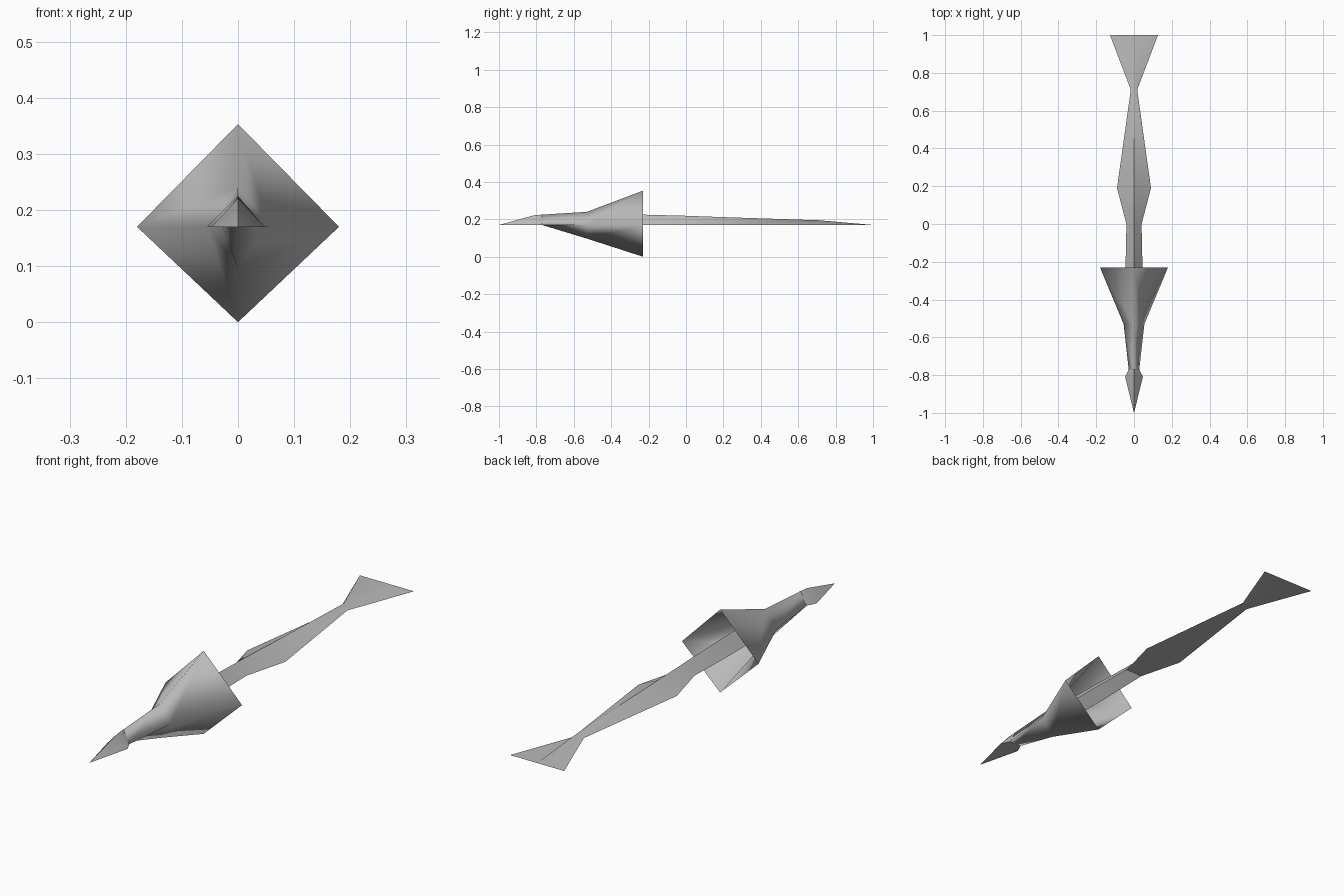
import bpy
import bmesh
import math

cube = bpy.data.objects.get("Cube")
if cube:
    bpy.data.objects.remove(cube, do_unlink=True)

grey = bpy.data.materials.new("plain grey")
grey.use_nodes = True
colour = (0.5, 0.5, 0.5, 1.0)
grey.diffuse_color = colour
grey.node_tree.nodes["Principled BSDF"].inputs["Base Color"].default_value = colour

MID = 0.17  # height of the widest line of every section


def loft(name, sections, floor=None, angle=None):
    """Join sections (y, half width, top z, bottom z) into a four-sided shell.
    floor: the underside is left open in front of this y.
    angle: edges sharper than this stay hard; None is smooth all over."""
    bm = bmesh.new()
    rings = []
    for y, w, top, low in sections:
        pts = [(w, y, MID), (0, y, top), (-w, y, MID), (0, y, low)]
        rings.append([bm.verts.new(p) for p in pts])
    for i in range(len(rings) - 1):
        a, b = rings[i], rings[i + 1]
        for k in range(4):
            if k >= 2 and floor is not None and sections[i + 1][0] <= floor:
                continue
            n = (k + 1) % 4
            bm.faces.new((a[k], b[k], b[n], a[n]))
    bmesh.ops.remove_doubles(bm, verts=bm.verts, dist=0.0005)
    bmesh.ops.recalc_face_normals(bm, faces=bm.faces)
    mesh = bpy.data.meshes.new(name)
    bm.to_mesh(mesh)
    bm.free()
    mesh.materials.append(grey)
    obj = bpy.data.objects.new(name, mesh)
    bpy.context.collection.objects.link(obj)
    bpy.ops.object.select_all(action="DESELECT")
    obj.select_set(True)
    bpy.context.view_layer.objects.active = obj
    if angle is None:
        bpy.ops.object.shade_smooth()
    else:
        bpy.ops.object.shade_smooth_by_angle(angle=math.radians(angle))
    return obj


# Pointed head with a flat underside
loft("head", [(-1.0, 0, MID, MID), (-0.81, 0.047, 0.222, MID),
              (-0.77, 0.028, 0.225, MID)], angle=35)

# Neck flaring into a diamond skirt that is open at the back
loft("neck_and_skirt", [(-0.77, 0.028, 0.225, MID), (-0.53, 0.055, 0.24, 0.097),
                        (-0.23, 0.18, 0.353, 0.0)])

# Ridged stem, hollow below, widening into a blade and a flat fan
loft("stem_and_tail", [(-0.5, 0.045, 0.23, MID), (-0.23, 0.045, 0.225, MID),
                       (0.0, 0.04, 0.219, MID), (0.19, 0.09, 0.212, MID),
                       (0.71, 0.017, 0.195, MID), (1.0, 0.127, MID, MID)],
     floor=0.0, angle=60)
